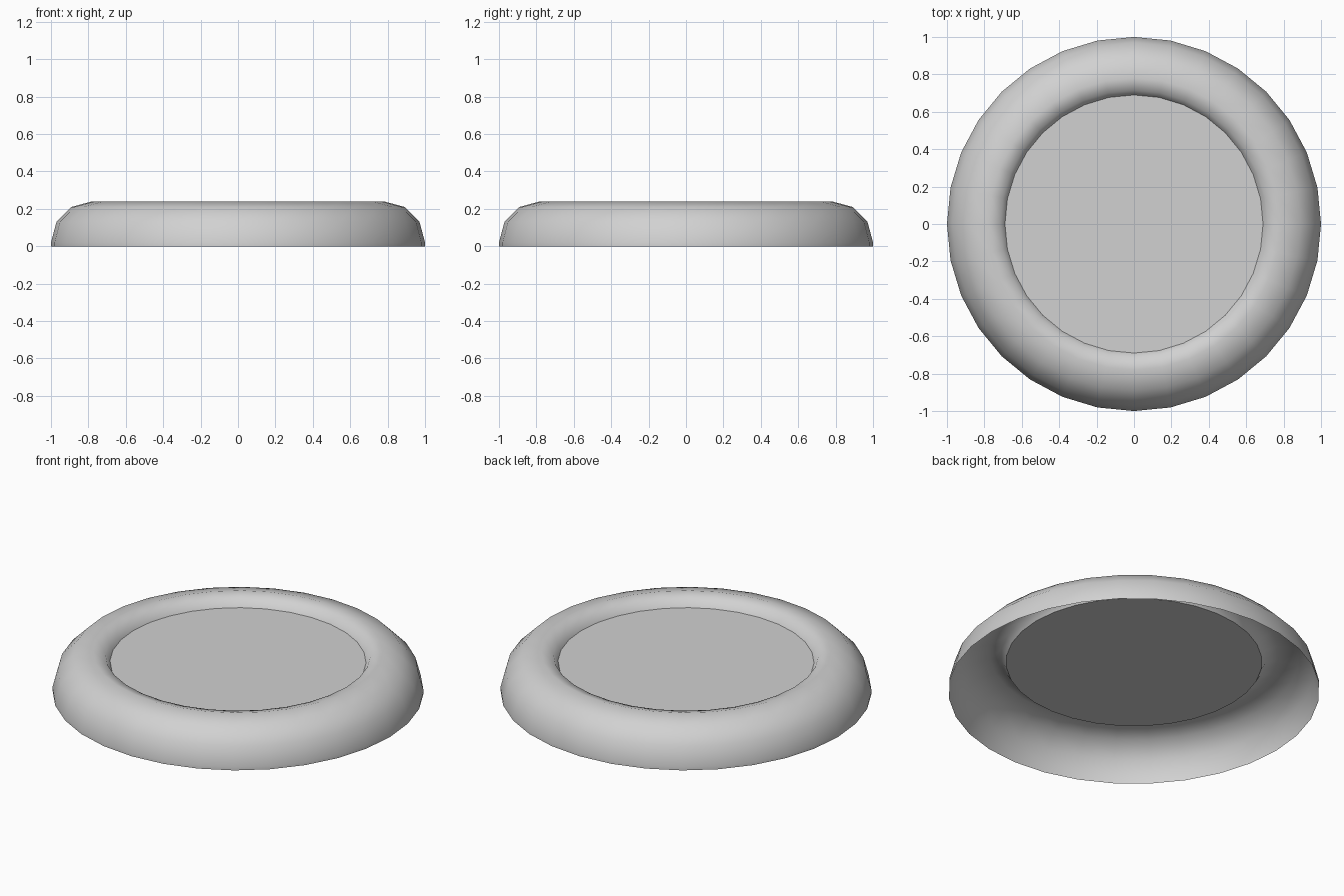
import bpy
import bmesh
import math

cube = bpy.data.objects.get("Cube")
if cube:
    bpy.data.objects.remove(cube, do_unlink=True)

SEGMENTS = 32

# One plain grey for the whole model
grey = bpy.data.materials.new("light_grey")
grey.use_nodes = True
colour = (0.64, 0.64, 0.64, 1)
grey.diffuse_color = colour
grey.node_tree.nodes["Principled BSDF"].inputs["Base Color"].default_value = colour


def add_object(name, bm, smooth):
    for face in bm.faces:
        face.smooth = smooth
    mesh = bpy.data.meshes.new(name)
    bm.to_mesh(mesh)
    bm.free()
    mesh.materials.append(grey)
    obj = bpy.data.objects.new(name, mesh)
    bpy.context.collection.objects.link(obj)
    return obj


# Rounded rim: quarter-round outside, steep drop inside, open underneath
TUBE, CENTRE, BASE = 0.22, 0.78, 0.02
profile = [(1.0, 0.0)]
for step in range(4):
    a = math.radians(30 * step)
    profile.append((CENTRE + TUBE * math.cos(a), BASE + TUBE * math.sin(a)))
profile += [(0.715, 0.222), (0.69, 0.18)]

bm = bmesh.new()
rings = []
for r, z in profile:
    angles = [math.tau * i / SEGMENTS for i in range(SEGMENTS)]
    rings.append([bm.verts.new((r * math.cos(a), r * math.sin(a), z)) for a in angles])
for low, high in zip(rings, rings[1:]):
    for i in range(SEGMENTS):
        j = (i + 1) % SEGMENTS
        bm.faces.new((low[i], low[j], high[j], high[i]))
add_object("rounded_rim", bm, True)

# Flat recessed centre
bm = bmesh.new()
bmesh.ops.create_circle(bm, cap_ends=True, segments=SEGMENTS, radius=profile[-1][0])
bmesh.ops.translate(bm, verts=bm.verts, vec=(0, 0, profile[-1][1]))
for face in bm.faces:
    face.normal_update()
    if face.normal.z < 0:
        face.normal_flip()
add_object("centre_disc", bm, False)
